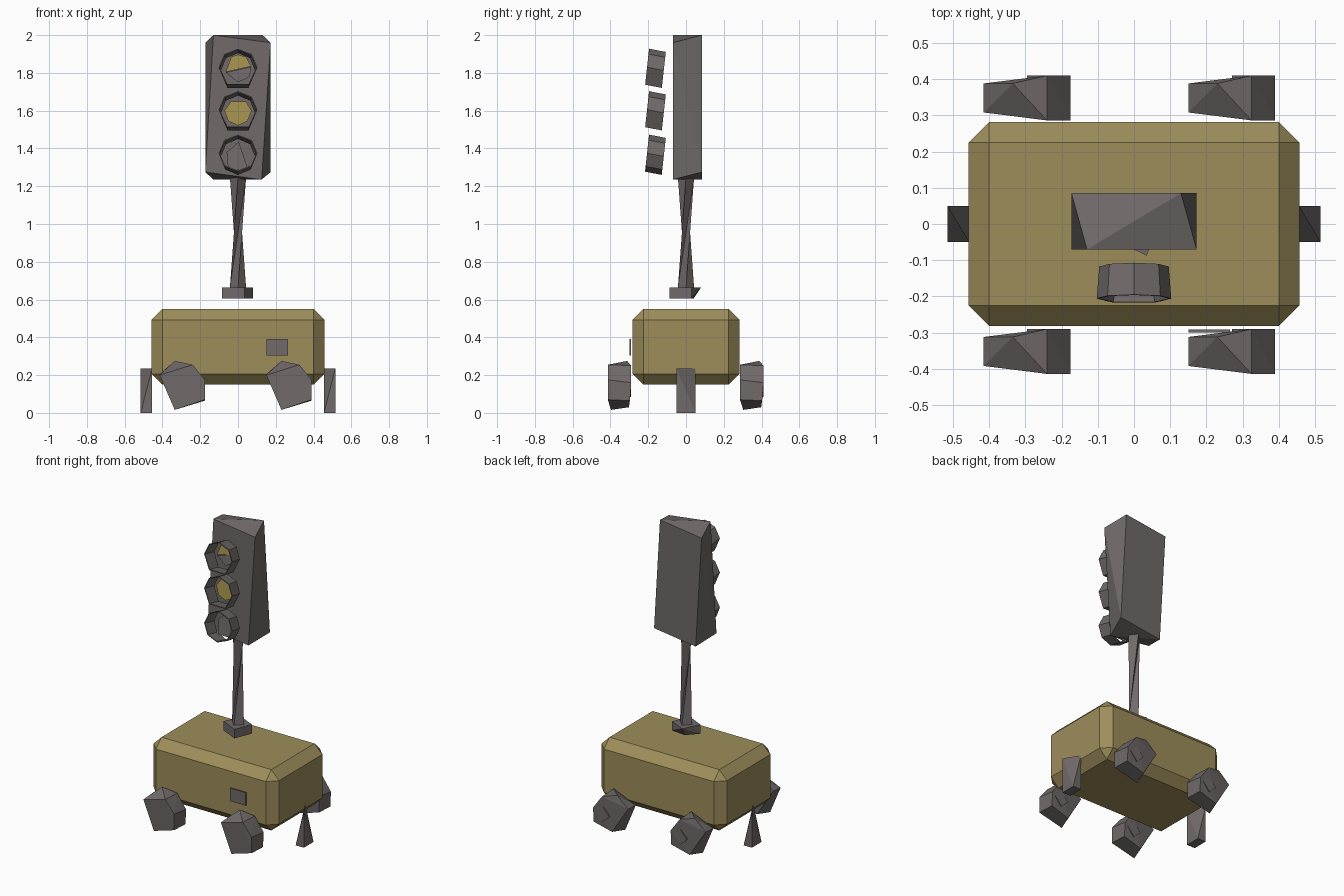
import bpy, bmesh, math
from mathutils import Vector

old = bpy.data.objects.get("Cube")
if old:
    bpy.data.objects.remove(old, do_unlink=True)


def material(name, rgb):
    m = bpy.data.materials.new(name)
    m.use_nodes = True
    m.diffuse_color = (*rgb, 1)
    m.node_tree.nodes["Principled BSDF"].inputs["Base Color"].default_value = (*rgb, 1)
    return m


OLIVE = material("olive_gold", (0.34, 0.27, 0.105))
GREY = material("warm_grey", (0.165, 0.143, 0.143))
AMBER = material("amber_lens", (0.37, 0.285, 0.075))


def finish(name, bm, mat):
    mesh = bpy.data.meshes.new(name)
    bm.to_mesh(mesh)
    bm.free()
    obj = bpy.data.objects.new(name, mesh)
    mesh.materials.append(mat)
    bpy.context.collection.objects.link(obj)
    return obj


def surface(name, points, faces, mat):
    bm = bmesh.new()
    vs = [bm.verts.new(p) for p in points]
    for f in faces:
        bm.faces.new([vs[i] for i in f])
    return finish(name, bm, mat)


def hull(name, points, mat, shift=(0, 0, 0)):
    bm = bmesh.new()
    for p in points:
        bm.verts.new(Vector(p) + Vector(shift))
    bmesh.ops.convex_hull(bm, input=bm.verts[:])
    bmesh.ops.dissolve_limit(bm, angle_limit=0.02, verts=bm.verts[:], edges=bm.edges[:])
    bmesh.ops.recalc_face_normals(bm, faces=bm.faces[:])
    return finish(name, bm, mat)


def box(name, lo, hi, mat, bevel=0.0):
    lo, hi = Vector(lo), Vector(hi)
    bm = bmesh.new()
    bmesh.ops.create_cube(bm, size=1)
    for v in bm.verts:
        v.co = (lo + hi) / 2 + v.co * (hi - lo)
    if bevel:
        bmesh.ops.bevel(bm, geom=bm.edges[:], offset=bevel, segments=1, affect='EDGES')
    return finish(name, bm, mat)


# Chamfered body and small front plate
box("body", (-0.457, -0.282, 0.15), (0.457, 0.282, 0.55), OLIVE, 0.057)
box("front_plate", (0.15, -0.299, 0.305), (0.265, -0.291, 0.39), GREY)

# Four faceted wheels with hub plates on their rear faces
wheel = [(-0.12, -0.04, 0.2), (-0.12, 0.04, 0.205), (-0.04, 0.04, 0.275),
         (0.055, -0.062, 0.255), (0.055, 0.062, 0.25),
         (0.12, -0.062, 0.175), (0.12, 0.062, 0.16),
         (0.12, -0.062, 0.07), (0.12, 0.055, 0.065),
         (-0.04, -0.045, 0.016), (-0.01, 0.05, 0.03)]
hub = [(x, y, z) for y in (0.054, 0.062)
       for x, z in ((0.0, 0.13), (0.05, 0.185), (0.1, 0.14), (0.05, 0.085))]
for side, x in (("right", -0.295), ("left", 0.27)):
    for end, y in (("front", -0.352), ("back", 0.348)):
        hull(f"wheel_{end}_{side}", wheel, GREY, (x, y, 0))
        hull(f"hub_{end}_{side}", hub, GREY, (x, y, 0))

# Tapered end supports with a diagonal top edge
support = [(x, y, 0) for x in (-0.03, 0.03) for y in (-0.05, 0.05)]
support += [(-0.03, 0.05, 0.235), (0.03, -0.05, 0.235)]
support_low = [(x * s, y * s, z) for x, y, z in support for s in (1,)]
for side, x in (("left", 0.485), ("right", -0.485)):
    # The right support has its peak on the opposite corner
    s = 1 if side == "left" else -1
    hull(f"support_{side}", [(px * s, py * s, z) for px, py, z in support_low], GREY, (x, 0, 0))

# Angular pole mount
hull("pole_mount", [(0.035, -0.087, 0.605), (0.035, -0.087, 0.665),
                    (-0.085, -0.03, 0.605), (-0.085, -0.03, 0.665),
                    (0.08, 0.03, 0.605), (0.08, 0.03, 0.665),
                    (-0.03, 0.08, 0.665), (-0.02, 0.04, 0.605)], GREY)

# Twisted four-sided pole
pole = []
for z, turn in ((0.66, 0.0), (1.25, math.pi / 2)):
    for i in range(4):
        a = i * math.pi / 2 + turn
        pole.append((0.043 * math.cos(a), 0.043 * math.sin(a), z))
sides = []
for i in range(4):
    j = (i + 1) % 4
    sides += [(i, j, j + 4), (i, j + 4, i + 4)]
surface("pole", pole, sides + [(3, 2, 1, 0), (4, 5, 6, 7)], GREY)

# Signal housing, skewed front to back
F, B = -0.07, 0.085
hull("signal_housing", [(-0.13, F, 2.0), (0.173, F, 1.96), (0.125, F, 1.235), (-0.173, F, 1.275),
                        (-0.173, B, 1.96), (0.13, B, 2.0), (0.173, B, 1.275), (-0.13, B, 1.235)], GREY)


# Open eight-sided hoods, leaning back
def hood(name, zc, flat_bottom):
    ring = [(0.1 * math.sin(k * math.pi / 4), 0.095 * math.cos(k * math.pi / 4)) for k in range(8)]
    if flat_bottom:
        ring[3], ring[5] = (0.058, -0.09), (-0.058, -0.09)
        del ring[4]
    n = len(ring)
    pts = [(x * s, y + 0.11 * z, zc + z + dz)
           for y, dz, s in ((-0.206, 0.005, 1), (-0.118, -0.012, 0.93)) for x, z in ring]
    obj = surface(name, pts, [(i, i + n, (i + 1) % n + n, (i + 1) % n) for i in range(n)], GREY)
    wall = obj.modifiers.new("wall", 'SOLIDIFY')
    wall.thickness = 0.006
    wall.offset = 0


# Flat lens pieces inside the hoods
def lens(name, zc, outline, mat):
    pts = [(x, -0.124 + 0.11 * z, zc + z) for x, z in outline]
    surface(name, pts, [tuple(reversed(range(len(pts))))], mat)


hood("hood_top", 1.825, True)
hood("hood_middle", 1.6, True)
hood("hood_bottom", 1.37, False)
lens("lens_top", 1.825, [(-0.065, -0.02), (0.07, 0.01), (0.042, 0.06), (0, 0.072), (-0.035, 0.06)], AMBER)
lens("lens_top_lower", 1.825, [(-0.065, -0.022), (0, -0.075), (0.062, -0.045), (0.07, 0.008)], GREY)
lens("lens_middle", 1.6, [(-0.072, 0), (-0.052, -0.055), (0, -0.078), (0.05, -0.055),
                          (0.072, 0), (0.042, 0.048), (-0.038, 0.048)], AMBER)
lens("lens_bottom", 1.37, [(-0.06, 0.01), (-0.052, -0.085), (0.055, -0.085), (0.005, 0.065)], GREY)
